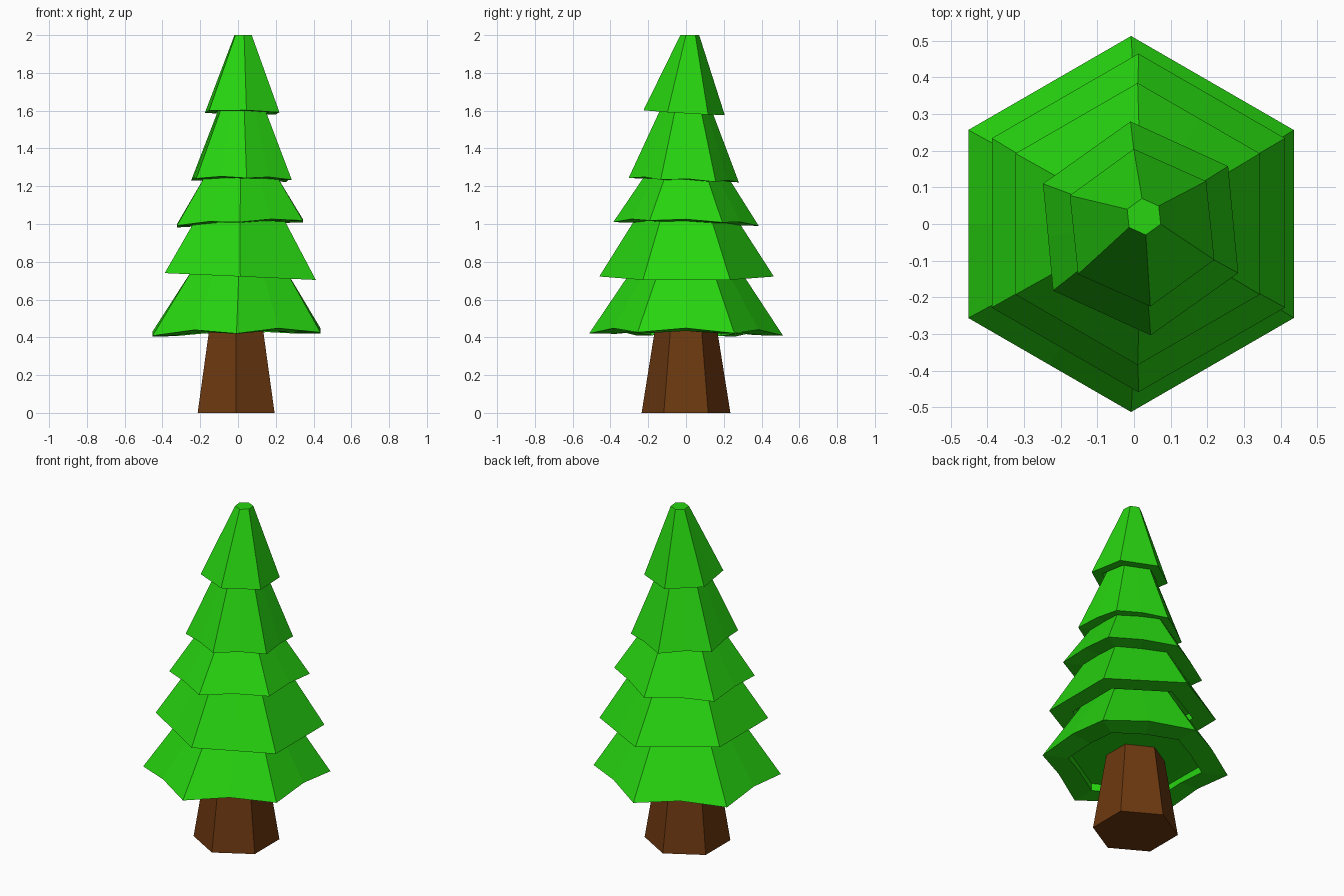
import bpy, bmesh
from math import sin, cos, pi, radians

if "Cube" in bpy.data.objects:
    bpy.data.objects.remove(bpy.data.objects["Cube"])


def material(name, rgb):
    m = bpy.data.materials.new(name)
    m.diffuse_color = (*rgb, 1)
    m.use_nodes = True
    m.node_tree.nodes["Principled BSDF"].inputs["Base Color"].default_value = m.diffuse_color
    return m


GREEN = material("needles", (0.02, 0.66, 0.005))
BROWN = material("bark", (0.15, 0.04, 0.005))


def hex_ring(bm, radius, centre, turn=0, tilt=(0, 0), lift=0):
    """Hexagon with edge midpoints; a corner points along y, midpoints may be lifted."""
    corners = [(radius * cos(pi / 2 + turn + k * pi / 3),
                radius * sin(pi / 2 + turn + k * pi / 3)) for k in range(6)]
    ring = []
    for k in range(6):
        (x0, y0), (x1, y1) = corners[k], corners[(k + 1) % 6]
        for x, y, dz in ((x0, y0, 0), ((x0 + x1) / 2, (y0 + y1) / 2, lift)):
            ring.append(bm.verts.new((centre[0] + x, centre[1] + y,
                                      centre[2] + dz + tilt[0] * x + tilt[1] * y)))
    return ring


def loft(name, specs, mat):
    """Join successive rings into a closed flat-shaded solid."""
    bm = bmesh.new()
    rings = [hex_ring(bm, *s) for s in specs]
    for a, b in zip(rings, rings[1:]):
        for i in range(12):
            j = (i + 1) % 12
            bm.faces.new((a[i], a[j], b[j], b[i]))
    bm.faces.new(rings[0])
    bm.faces.new(rings[-1])
    bmesh.ops.recalc_face_normals(bm, faces=bm.faces)
    mesh = bpy.data.meshes.new(name)
    bm.to_mesh(mesh)
    bm.free()
    mesh.materials.append(mat)
    bpy.context.collection.objects.link(bpy.data.objects.new(name, mesh))


# Tapered trunk
loft("trunk", [(0.235, (-0.01, 0, 0)), (0.16, (-0.01, 0, 0.47))], BROWN)

# Branch tiers: rim radius, rim centre, turn, tilt, midpoint lift, top radius, top centre
tiers = [
    (0.513, (-0.008, 0, 0.415), 0, (0.02, -0.01), 0.025, 0.28, (0.005, 0, 0.765)),
    (0.462, (0.012, 0.003, 0.722), 0, (-0.045, 0), 0.0, 0.26, (0.01, 0, 1.04)),
    (0.385, (0.01, 0, 1.0), 0, (0.04, -0.026), 0.012, 0.215, (0.015, 0, 1.26)),
    (0.293, (0.018, -0.012, 1.232), 5.4, (-0.01, -0.04), 0.01, 0.13, (0.02, 0, 1.62)),
    (0.216, (0.022, -0.01, 1.59), 6, (-0.02, -0.06), 0.0, 0.05, (0.027, 0.02, 2.0)),
]
for n, (r, c, turn, tilt, lift, top_r, top_c) in enumerate(tiers, 1):
    t = radians(turn)
    inner = r * 0.72
    recess = (c[0], c[1], c[2] + 0.045)
    loft(f"branch_tier_{n}", [
        (inner, recess, t, tilt),            # recessed underside
        (inner, c, t, tilt, lift * 0.5),     # inner lip
        (r, c, t, tilt, lift),               # outer rim
        (top_r, top_c, t),                   # narrow top
    ], GREEN)
